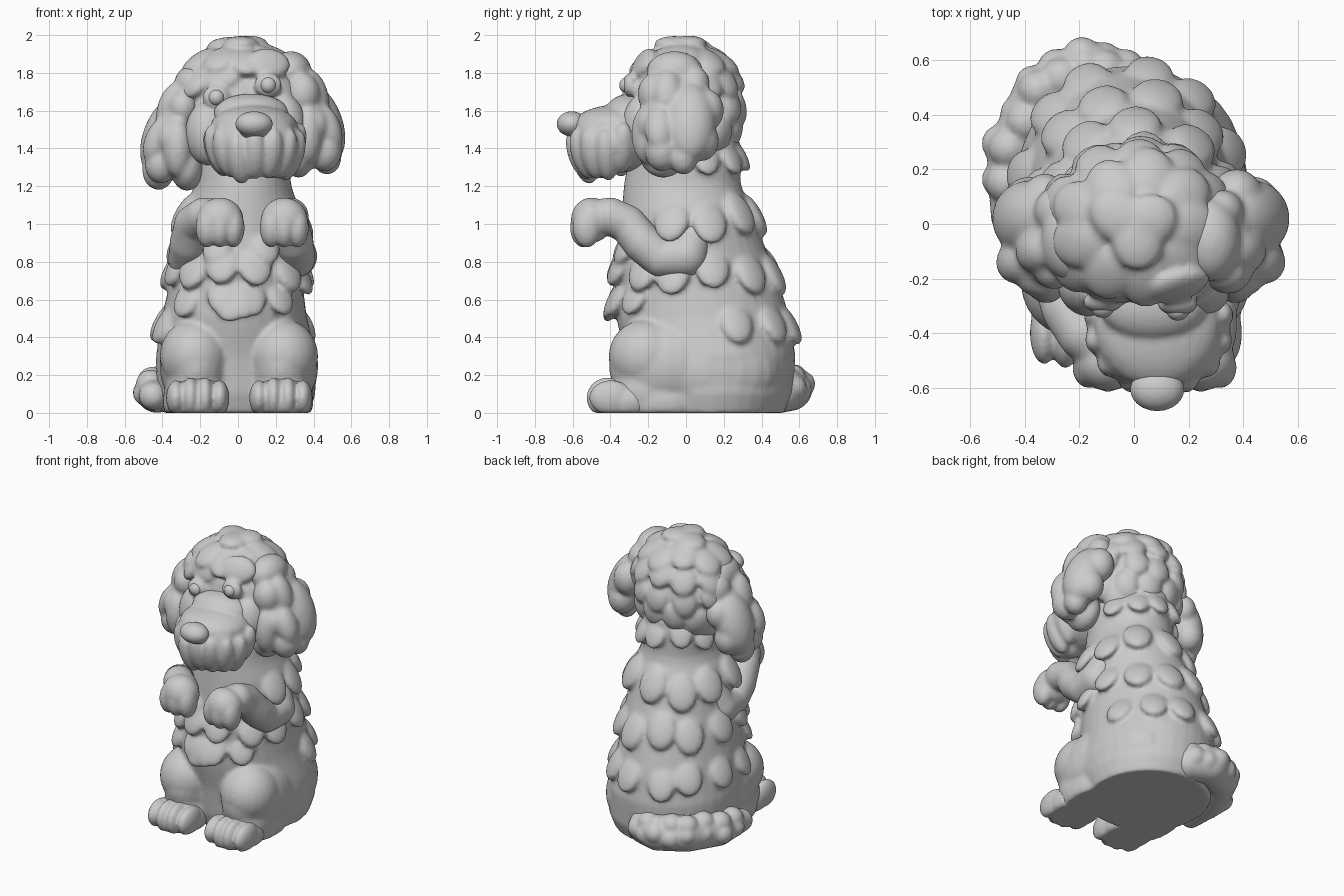
import bpy, bmesh, math, random
from math import sin, cos, radians
from mathutils import Vector, Matrix

random.seed(4)
if "Cube" in bpy.data.objects:
    bpy.data.objects.remove(bpy.data.objects["Cube"], do_unlink=True)

grey = bpy.data.materials.new("stone_grey")
grey.use_nodes = True
grey.diffuse_color = (0.6, 0.6, 0.6, 1)
grey.node_tree.nodes["Principled BSDF"].inputs["Base Color"].default_value = (0.6, 0.6, 0.6, 1)


def blob(bm, pos, size, rot=None):
    """Ellipsoid with half sizes, optionally rotated."""
    m = Matrix.Translation(pos) @ (rot or Matrix()) @ Matrix.Diagonal((*size, 1))
    bmesh.ops.create_uvsphere(bm, u_segments=24, v_segments=16, radius=1, matrix=m)


def tuft(bm, pos, normal, size, tilt=15):
    """Hair lock lying on a surface, its lower end lifted; size = thick, wide, long."""
    n = Vector(normal).normalized()
    side = Vector((0, 0, 1)).cross(n).normalized()
    up = n.cross(side)
    t = radians(tilt)
    out, along = n * cos(t) + up * sin(t), up * cos(t) - n * sin(t)
    blob(bm, pos, size, Matrix((out, side, along)).transposed().to_4x4())


def limb(bm, path):
    """Chain of spheres through (x, y, z, radius) points."""
    for a, b in zip(path, path[1:]):
        for k in range(9):
            p = Vector(a).lerp(Vector(b), k / 8)
            blob(bm, p.xyz, (p.w,) * 3)


def finish(bm, name, voxel=0.013, smooth=4):
    """Flatten onto the ground, fuse the pieces and soften the joins."""
    for v in bm.verts:
        v.co.z = max(v.co.z, 0)
    for f in bm.faces:
        f.smooth = True
    mesh = bpy.data.meshes.new(name)
    bm.to_mesh(mesh)
    bm.free()
    mesh.materials.append(grey)
    ob = bpy.data.objects.new(name, mesh)
    bpy.context.collection.objects.link(ob)
    if voxel:
        r = ob.modifiers.new("fuse", "REMESH")
        r.mode, r.voxel_size, r.use_smooth_shade = "VOXEL", voxel, True
        s = ob.modifiers.new("soften", "SMOOTH")
        s.factor, s.iterations = 0.5, smooth


# Body: lofted rings (z, centre x, centre y, half width, half depth)
RINGS = [(0, -.01, .13, .39, .39), (.1, -.01, .135, .42, .43), (.3, -.01, .13, .425, .45),
         (.5, -.02, .09, .385, .46), (.7, -.01, .06, .35, .43), (.9, .01, .03, .33, .38),
         (1.05, .02, .01, .32, .35), (1.2, .025, -.02, .255, .31), (1.48, .02, .0, .25, .28)]


def body_point(deg, z):
    for a, b in zip(RINGS, RINGS[1:]):
        if a[0] <= z <= b[0]:
            t = (z - a[0]) / (b[0] - a[0])
            _, cx, cy, rx, ry = (p + (q - p) * t for p, q in zip(a, b))
            return Vector((cx + rx * cos(radians(deg)), cy + ry * sin(radians(deg)), z))


bm = bmesh.new()
loops = []
for i in range(30):
    z = 1.479 * i / 29
    loops.append([bm.verts.new(body_point(k * 10, z)) for k in range(36)])
for lo, hi in zip(loops, loops[1:]):
    for k in range(36):
        j = (k + 1) % 36
        bm.faces.new((lo[k], lo[j], hi[j], hi[k]))
bm.faces.new(loops[0][::-1])
bm.faces.new(loops[-1])

# Coat rows: height, first angle, last angle, count, scale
for z, first, last, n, s in [(1.37, 25, 155, 5, .8), (1.03, -15, 195, 7, 1), (.76, -20, 200, 8, 1),
                             (.48, 22, 200, 7, .95), (.9, 245, 295, 2, .85),
                             (.78, 228, 316, 4, 1), (.62, 230, 312, 4, .9), (.58, 270, 272, 2, 1)]:
    for k in range(n):
        a = first + (last - first) * k / (n - 1) + random.uniform(-4, 4)
        tuft(bm, body_point(a, z + random.uniform(-.03, .03)), (cos(radians(a)), sin(radians(a)), .28),
             (.042 * s, .095 * s, .125 * s), 13)

# Haunches grow out of the body and reach the ground
for s in (-1, 1):
    blob(bm, (.225 * s + .005, -.1, .25), (.195, .31, .25))
    blob(bm, (.235 * s + .005, -.21, .3), (.185, .2, .195))
    blob(bm, (.225 * s + .005, -.2, .12), (.165, .2, .2))
    blob(bm, (.235 * s, -.12, .06), (.165, .25, .16))
    blob(bm, (.2 * s, .1, .22), (.22, .4, .26))
finish(bm, "body", smooth=8)

# Head with curls
bm = bmesh.new()
C, R = Vector((.01, -.01, 1.61)), Vector((.32, .285, .345))
blob(bm, C, R)
for phi, first, last, n, s in [(78, 30, 390, 4, .095), (50, 0, 320, 9, .095), (26, -40, 220, 9, .09),
                               (4, -10, 190, 7, .08), (-20, 10, 170, 6, .08), (-42, 25, 155, 5, .08)]:
    for k in range(n):
        a = radians(first + (last - first) * k / (n - 1) + random.uniform(-4, 4))
        p = radians(phi + random.uniform(-5, 5))
        d = Vector((cos(p) * cos(a), cos(p) * sin(a), sin(p)))
        tuft(bm, C + d * R, d, (.045, s, s * 1.2), 10)
# Brow, cheeks and eye sockets
EYES = [(-.115, -.285, 1.67), (.16, -.295, 1.735)]
for s in (-1, 1):
    blob(bm, (.04 + .2 * s, -.22, 1.5 + .02 * s), (.12, .12, .17))
    tuft(bm, (.03 + .13 * s, -.225, 1.82 + .03 * s), (.3 * s, -1, .6), (.04, .12, .09), 0)
for e in EYES:
    blob(bm, e, (.075, .04, .065))
finish(bm, "head", smooth=6)

# Eyes
for name, e in zip(("right_eye", "left_eye"), EYES):
    bm = bmesh.new()
    blob(bm, Vector(e) + Vector((0, -.02, 0)), (.042, .038, .042))
    finish(bm, name, 0)

# Muzzle with hanging beard
bm = bmesh.new()
blob(bm, (.09, -.37, 1.43), (.265, .23, .16))
blob(bm, (.085, -.37, 1.52), (.23, .23, .11))
blob(bm, (.07, -.29, 1.59), (.2, .14, .1))
for k in range(9):
    a = radians(-100 + 25 * k)
    tuft(bm, (.09 + .2 * sin(a), -.37 - .19 * cos(a), 1.385 - .03 * cos(a) + random.uniform(-.015, .015)),
         (sin(a), -cos(a), -.35), (.065, .065, .14), 0)
for s in (-1, 1):
    tuft(bm, (.085 + s * .11, -.5, 1.49), (s * .6, -1, .4), (.07, .11, .12), 5)
    tuft(bm, (.09 + s * .08, -.44, 1.33), (0, -1, -.3), (.08, .09, .09), 0)
finish(bm, "muzzle", .012, 5)

# Nose
bm = bmesh.new()
blob(bm, (.085, -.605, 1.53), (.1, .08, .067))
blob(bm, (.085, -.57, 1.5), (.08, .07, .06))
finish(bm, "nose", .01, 3)

for side, s in (("right", -1), ("left", 1)):
    # Ears: a thick drooping flap, full at the back and lobed round the rim
    bm = bmesh.new()
    c = Vector((.025 + .365 * s, -.04, 1.53 + .035 * s))
    lean = Matrix.Rotation(radians(-21 * s), 4, "Y")
    blob(bm, c, (.11, .19, .28), lean)
    blob(bm, c + lean @ Vector((.03 * s, .06, -.04)), (.12, .14, .22), lean)
    for k in range(8):
        a = radians(k * 45 + 10)
        r = random.uniform(.075, .095)
        blob(bm, c + lean @ Vector((0, .15 * cos(a), .23 * sin(a))), (r, r, r * 1.2))
    for y, z in ((-.06, .12), (-.1, -.08)):
        blob(bm, c + lean @ Vector((.06 * s, y, z)), (.07, .08, .13), lean)
    # Front and inner locks of the ear
    blob(bm, c + Vector((-.02 * s, -.16, -.09)), (.08, .09, .16))
    blob(bm, c + Vector((-.07 * s, -.08, -.19)), (.09, .13, .13))
    blob(bm, c + Vector((-.11 * s, -.02, .24)), (.11, .15, .11))
    finish(bm, side + "_ear", smooth=7)

    # Arms raised in front, paws drooping
    px, ex = (.245, .305) if s > 0 else (-.095, -.265)
    bm = bmesh.new()
    limb(bm, [(ex * .85, .05, .97, .09), (ex, .0, .83, .115), (ex, -.13, .82, .105),
              (ex * .97, -.23, .9, .105), (ex * .9, -.31, 1.0, .1),
              ((ex + px) / 2, -.4, 1.04, .1), (px, -.47, 1.03, .1)])
    blob(bm, (px, -.5, 1.02), (.125, .11, .12))
    for k in (-1, 0, 1):
        blob(bm, (px + .07 * k, -.54 + .015 * abs(k), .98), (.06, .075, .105))
    finish(bm, side + "_arm", .011, 6)

    # Hind foot with four toes
    bm = bmesh.new()
    fx = .22 * s + .007
    blob(bm, (fx, -.32, .06), (.165, .19, .13))
    for k in (-1.5, -.5, .5, 1.5):
        blob(bm, (fx + .077 * k, -.42 + .015 * abs(k), .08), (.052, .115, .115 - .015 * abs(k)))
    finish(bm, side + "_foot", .01, 4)

# Tail curled round the hip, with uneven curls
bm = bmesh.new()
path = [(-.03, .5, .11, .11), (-.17, .55, .13, .12), (-.33, .46, .13, .12),
        (-.43, .26, .11, .11), (-.45, .03, .09, .075)]
limb(bm, path)
for a, b in zip(path, path[1:]):
    for k in range(2):
        p = Vector(a).lerp(Vector(b), k / 2)
        for tilt in (10, 65):
            t = radians(tilt + random.uniform(-15, 15))
            out = Vector((p.x, p.y, 0)).normalized() * cos(t)
            r = random.uniform(.06, .08)
            blob(bm, p.xyz + (out + Vector((0, 0, sin(t)))) * p.w * .6, (r, r, r))
finish(bm, "tail", .012, 5)
